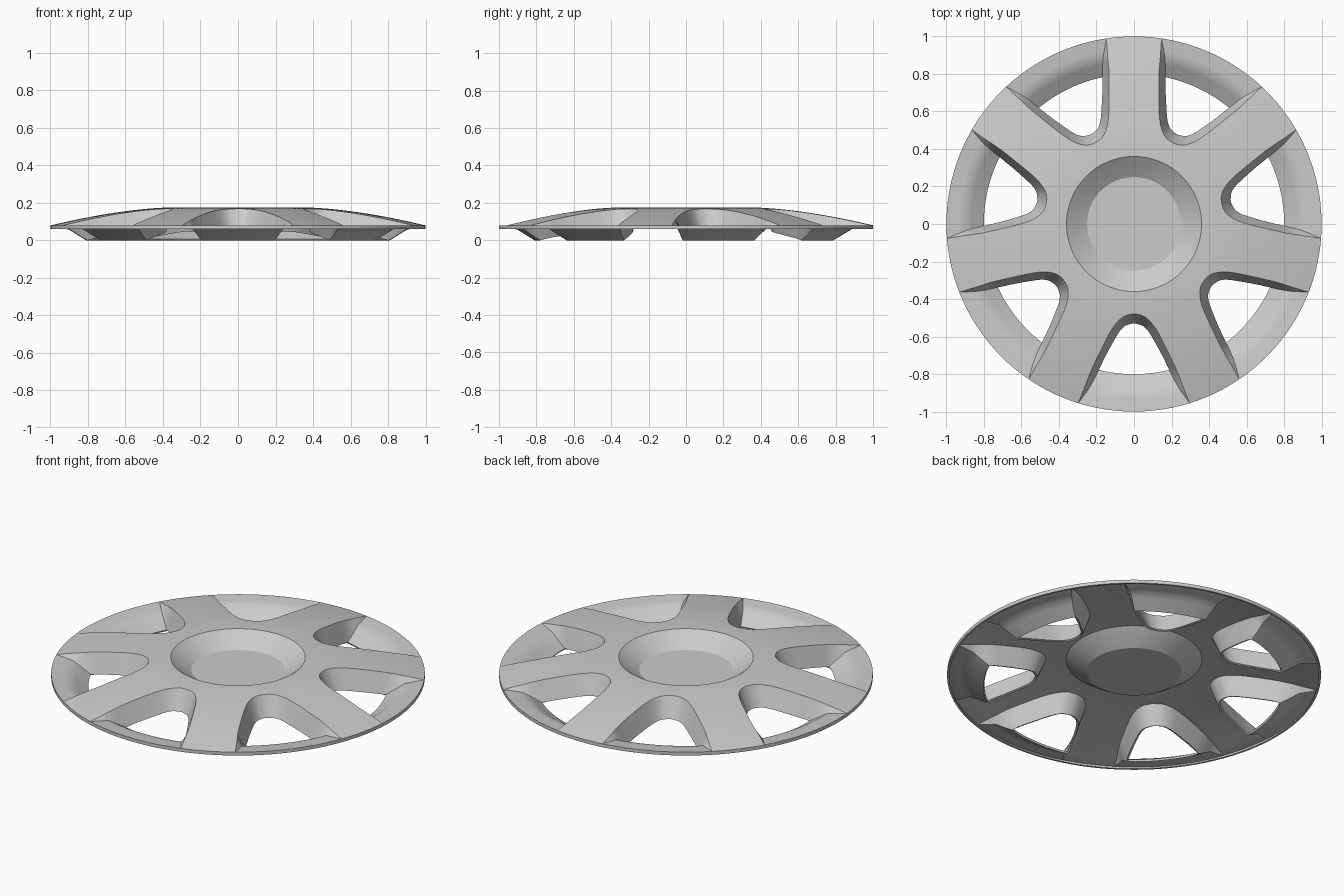
import bpy, bmesh, math

if "Cube" in bpy.data.objects:
    bpy.data.objects.remove(bpy.data.objects["Cube"])

N = 7                      # spokes and windows
HALF = 180 / N             # half sector in degrees
COLS = 6

# Half outline of one window (x sideways, y outward): upper edge and lower edge
TOP = [(0, .48), (.035, .485), (.065, .50), (.10, .535), (.135, .59),
       (.185, .69), (.23, .785), (.262, .868), (.297, .955)]
BOT = [(0, .53), (.025, .535), (.05, .545), (.075, .57), (.10, .61),
       (.147, .695), (.188, .778), (.235, .868), (.297, .955)]
SUB = 3
LIP = 6 * SUB              # sample where the window reaches the rim lip


def smooth_polar(pts):
    """Catmull-Rom through the points, returned as (radius, degrees)."""
    p = [(-pts[1][0], pts[1][1])] + pts
    p.append((2 * p[-1][0] - p[-2][0], 2 * p[-1][1] - p[-2][1]))
    out = []
    for i in range(1, len(p) - 2):
        for k in range(SUB):
            t = k / SUB
            out.append([.5 * (2 * b + (c - a) * t + (2 * a - 5 * b + 4 * c - d) * t * t
                              + (3 * b - a - 3 * c + d) * t ** 3)
                        for a, b, c, d in zip(*p[i - 1:i + 3])])
    out.append(pts[-1])
    pol = [(math.hypot(x, y), math.degrees(math.atan2(x, y))) for x, y in out]
    pol[-1] = (1.0, pol[-1][1])
    return pol


def dome_z(r):
    return .08 + .095 * (1 - max(0, (r - .36) / .64) ** 1.6)


def rim_z(r):
    if r > .9:
        return .07 + .1 * (r - .9)
    if r > .799:
        return .008 + .62 * (r - .8)
    return .008 + .045 * (.8 - r) / .27


top, bot = smooth_polar(TOP), smooth_polar(BOT)
tip = top[-1][1]


def row(r, a0, a1, z, n):
    return [(r, a0 + (a1 - a0) * j / n, z) for j in range(n + 1)]


# Dish, hub and spoke face, ending in the outer skirt
face = [row(r, 0, HALF, z, COLS) for r, z in
        ((0, .1), (.25, .1), (.305, .135), (.36, .175), (.40, dome_z(.40)), (.44, dome_z(.44)))]
face += [row(r, a, HALF, dome_z(r), COLS) for r, a in top]
face.append(row(1, tip, HALF, .06, COLS))

# Window side walls
wall = [[(*b, rim_z(b[0])), (*t, dome_z(t[0]))] for b, t in zip(bot, top)]

# Sunken rim at the outer end of each window
rim = [row(r, 0, a, rim_z(r), COLS) for r, a in bot[LIP:]]
rim.append(row(1, 0, tip, .06, COLS))

bm = bmesh.new()


def add_grid(grid, centre, side):
    vs = []
    for line in grid:
        vs.append([])
        for r, a, z in line:
            th = math.radians(centre + side * a)
            vs[-1].append(bm.verts.new((r * math.cos(th), r * math.sin(th), z)))
    for i in range(len(vs) - 1):
        for j in range(len(vs[i]) - 1):
            q = [vs[i][j], vs[i + 1][j], vs[i + 1][j + 1], vs[i][j + 1]]
            bm.faces.new(q if side > 0 else q[::-1])


# Mirror each half sector and repeat it around the wheel
for k in range(N):
    for side in (1, -1):
        for grid in (face, wall, rim):
            add_grid(grid, -90 + 360 * k / N, side)
bmesh.ops.remove_doubles(bm, verts=bm.verts, dist=1e-4)

mesh = bpy.data.meshes.new("wheel_cover")
bm.to_mesh(mesh)
bm.free()
cover = bpy.data.objects.new("wheel_cover", mesh)
bpy.context.collection.objects.link(cover)
bpy.context.view_layer.objects.active = cover
cover.select_set(True)

# Thin moulded shell
shell = cover.modifiers.new("shell", 'SOLIDIFY')
shell.thickness = .012
shell.offset = -1
bpy.ops.object.modifier_apply(modifier="shell")
bpy.ops.object.shade_smooth_by_angle(angle=math.radians(28))
